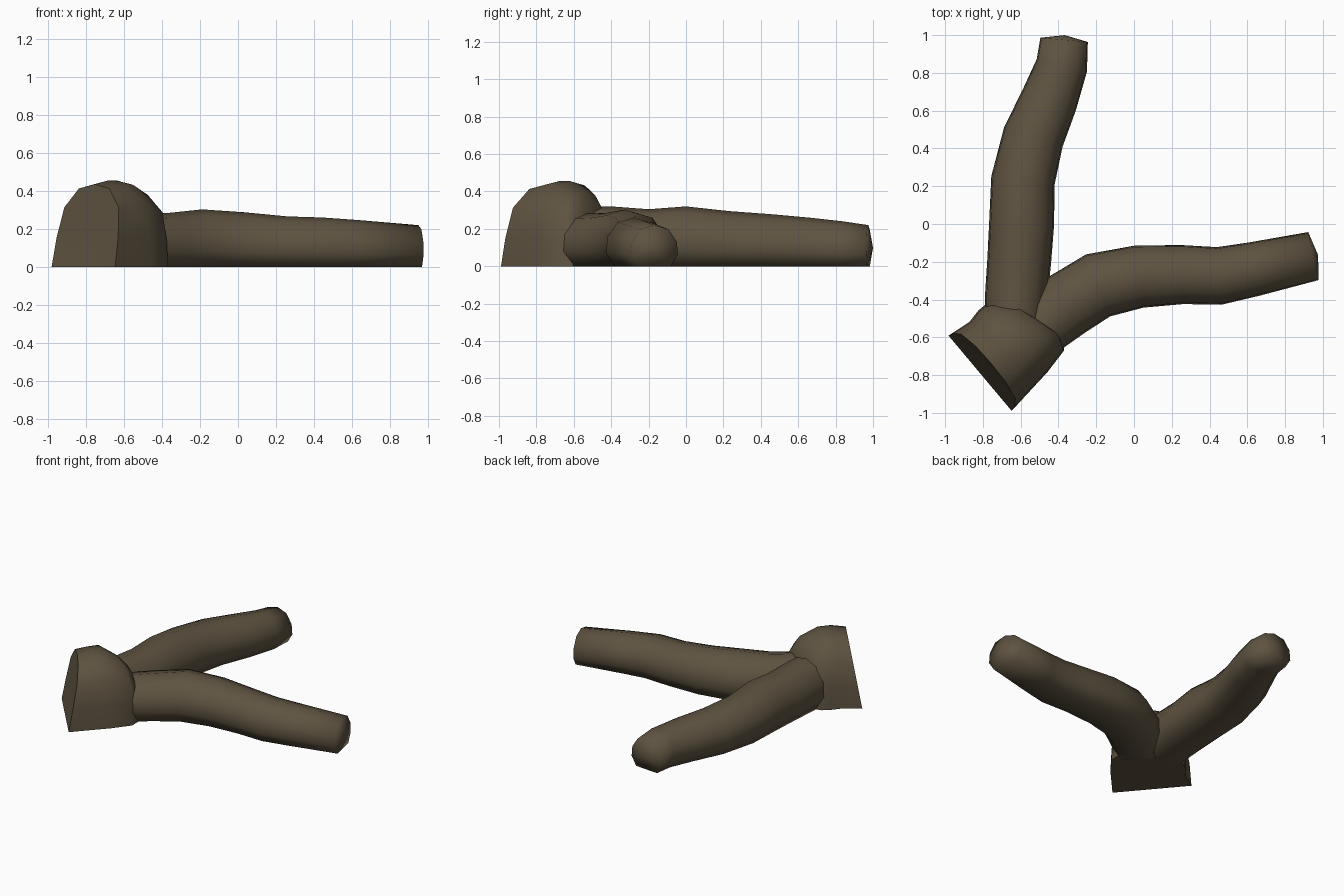
import bpy, bmesh, math
from mathutils import Vector

if "Cube" in bpy.data.objects:
    bpy.data.objects.remove(bpy.data.objects["Cube"])

bark = bpy.data.materials.new("dark_bark")
bark.use_nodes = True
BARK = (0.113, 0.087, 0.053, 1)
bark.diffuse_color = BARK
bark.node_tree.nodes["Principled BSDF"].inputs["Base Color"].default_value = BARK
bark.node_tree.nodes["Principled BSDF"].inputs["Roughness"].default_value = 0.9


def loft(name, rings, tips, smooth_angle):
    """Skin closed rings and close each end with a fan to a tip point."""
    bm = bmesh.new()
    loops = [[bm.verts.new(p) for p in ring] for ring in rings]
    n = len(loops[0])
    for a, b in zip(loops, loops[1:]):
        for i in range(n):
            j = (i + 1) % n
            bm.faces.new((a[i], a[j], b[j], b[i]))
    for loop, tip in zip((loops[0], loops[-1]), tips):
        centre = bm.verts.new(tip)
        for i in range(n):
            bm.faces.new((loop[i], loop[(i + 1) % n], centre))
    bmesh.ops.recalc_face_normals(bm, faces=bm.faces)
    mesh = bpy.data.meshes.new(name)
    bm.to_mesh(mesh)
    bm.free()
    mesh.materials.append(bark)
    obj = bpy.data.objects.new(name, mesh)
    bpy.context.collection.objects.link(obj)
    bpy.ops.object.select_all(action="DESELECT")
    obj.select_set(True)
    bpy.context.view_layer.objects.active = obj
    bpy.ops.object.shade_smooth_by_angle(angle=math.radians(smooth_angle))


def mirrored(half):
    """Full outline from its right half: (side fraction, height fraction)."""
    return half + [(0, 1)] + [(-s, h) for s, h in reversed(half)]


# Branch section: flat underside, widest low down, rounded over the top
LIMB = mirrored([(0.7, 0), (1, 0.28), (0.95, 0.6), (0.6, 0.9)])
# Trunk section: an arch standing on the ground
ARCH = mirrored([(1, 0), (0.97, 0.35), (0.86, 0.72), (0.48, 0.95)]) + [(0, 0)]


def branch(name, stations):
    """Tapering limb lying on the ground; stations are x, y, half width, height."""
    path = [Vector((s[0], s[1], 0)) for s in stations]
    rings = []
    for k, (x, y, half, height) in enumerate(stations):
        along = (path[min(k + 1, len(path) - 1)] - path[max(k - 1, 0)]).normalized()
        across = Vector((along.y, -along.x, 0))
        rings.append([path[k] + across * half * s + Vector((0, 0, height * h))
                      for s, h in LIMB])
    # the broken end bulges out a little
    end = path[-1] + along * 0.025 + Vector((0, 0, height * 0.45))
    start = path[0] + Vector((0, 0, stations[0][3] / 2))
    loft(name, rings, (start, end), 80)


branch("back_branch", [
    (-0.63, -0.5, 0.157, 0.32), (-0.625, -0.4, 0.165, 0.32),
    (-0.608, -0.2, 0.169, 0.305), (-0.595, 0, 0.172, 0.32),
    (-0.588, 0.23, 0.169, 0.295), (-0.533, 0.46, 0.163, 0.278),
    (-0.447, 0.66, 0.151, 0.26), (-0.382, 0.84, 0.137, 0.24),
    (-0.37, 0.975, 0.126, 0.22)])

branch("side_branch", [
    (-0.5, -0.55, 0.16, 0.28), (-0.36, -0.43, 0.177, 0.285),
    (-0.19, -0.325, 0.176, 0.303), (0.03, -0.278, 0.166, 0.288),
    (0.26, -0.268, 0.156, 0.266), (0.45, -0.275, 0.153, 0.26),
    (0.63, -0.24, 0.144, 0.247), (0.95, -0.17, 0.13, 0.22)])


def trunk_ring(x, y, half, height, heading, lean):
    a = math.radians(heading)
    side = Vector((math.cos(a), math.sin(a), 0))
    inward = Vector((side.y, -side.x, 0))
    return [Vector((x, y, height * h)) + side * half * s + inward * lean * height * h
            for s, h in ARCH]


# Trunk stub: leaning cut face, swelling, then pinched in at the collar
trunk = [trunk_ring(*r) for r in [
    (-0.815, -0.79, 0.26, 0.435, 130, 0.18),
    (-0.71, -0.70, 0.243, 0.455, 132, 0.07),
    (-0.64, -0.62, 0.245, 0.455, 138, 0),
    (-0.575, -0.545, 0.24, 0.4, 149, 0),
    (-0.53, -0.5, 0.19, 0.33, 147, 0)]]
loft("trunk_stub", trunk, (Vector((-0.78, -0.765, 0.2)), Vector((-0.52, -0.49, 0.15))), 50)
